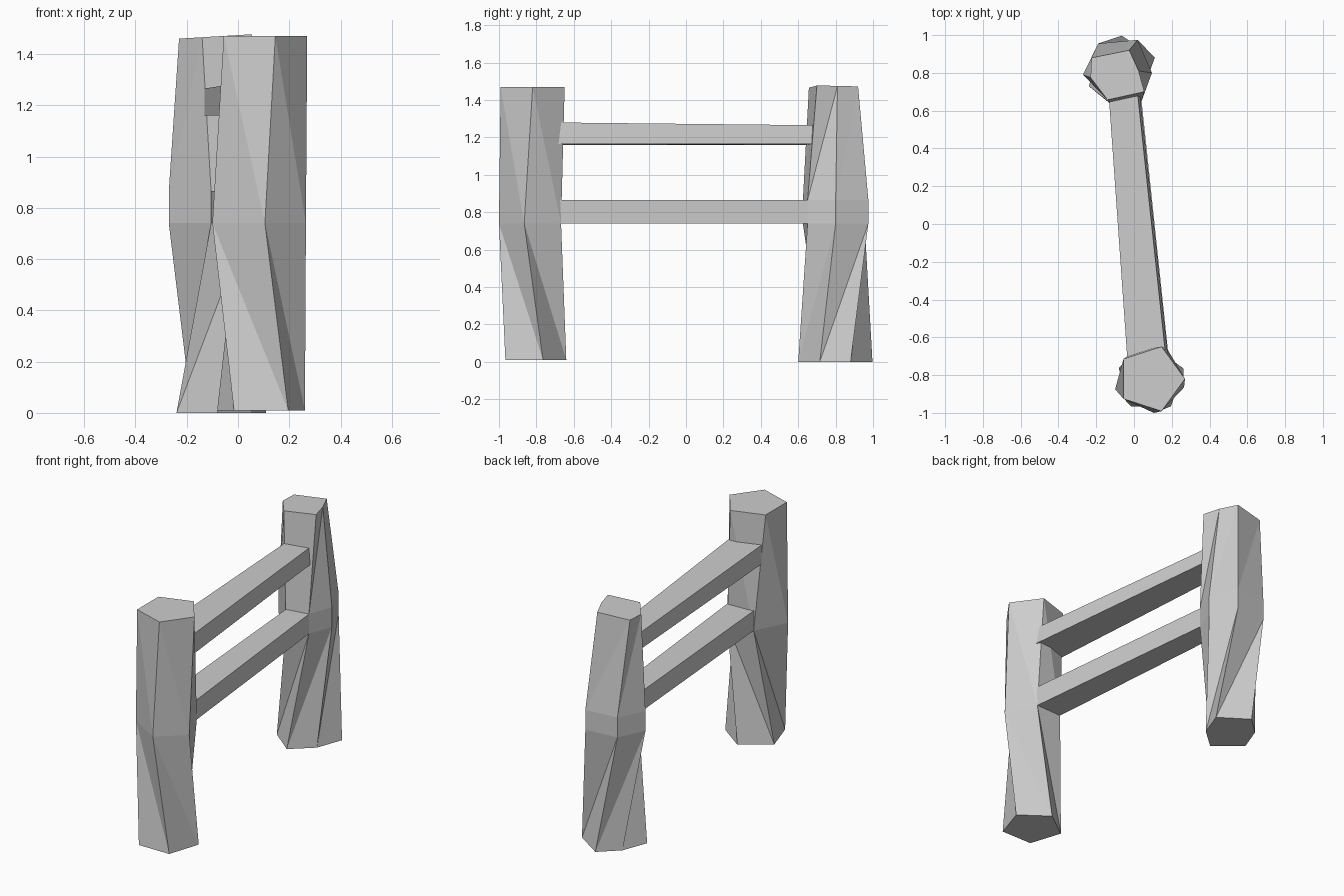
import bpy, bmesh
from math import sin, cos, radians

cube = bpy.data.objects.get("Cube")
if cube:
    bpy.data.objects.remove(cube, do_unlink=True)

grey = bpy.data.materials.new("plain_grey")
grey.use_nodes = True
colour = (0.61, 0.61, 0.61, 1)
grey.diffuse_color = colour
grey.node_tree.nodes["Principled BSDF"].inputs["Base Color"].default_value = colour


def loft(name, rings):
    """Join matching rings of points with flat faces and cap both ends."""
    bm = bmesh.new()
    loops = [[bm.verts.new(p) for p in ring] for ring in rings]
    n = len(loops[0])
    for a, b in zip(loops, loops[1:]):
        for i in range(n):
            j = (i + 1) % n
            # the fold runs from the upper corner to the next lower one
            bm.faces.new((a[i], a[j], b[i]))
            bm.faces.new((a[j], b[j], b[i]))
    bm.faces.new(loops[0][::-1])
    bm.faces.new(loops[-1])
    bmesh.ops.recalc_face_normals(bm, faces=bm.faces)
    mesh = bpy.data.meshes.new(name)
    bm.to_mesh(mesh)
    bm.free()
    mesh.materials.append(grey)
    obj = bpy.data.objects.new(name, mesh)
    bpy.context.collection.objects.link(obj)


def pentagon(x, y, z, turn, r=0.18):
    angles = [radians(turn + 72 * i) for i in range(5)]
    return [(x + r * cos(a), y + r * sin(a), z) for a in angles]


def ring(points, z, tilt=0.0):
    return [(x, y, z + tilt * (x + 0.1)) for x, y in points]


# Front post: a pentagon that twists at the waist
front_waist = [(0.265, -0.865), (0.18, -0.668), (0.0, -0.675),
               (-0.10, -0.875), (0.105, -1.0)]
loft("front_post", [
    pentagon(0.09, -0.82, 0.01, 18),
    ring(front_waist, 0.74),
    pentagon(0.09, -0.82, 1.47, 0),
])

# Back post: an uneven hexagon, its lower half twisted by one side
foot = [(-0.18, 0.89), (-0.065, 0.997), (0.11, 0.88),
        (0.05, 0.715), (-0.08, 0.60), (-0.24, 0.73)]
waist = [(-0.27, 0.79), (-0.19, 0.955), (0.02, 0.975),
         (0.095, 0.80), (0.04, 0.65), (-0.105, 0.625)]
top = [(-0.23, 0.775), (-0.225, 0.88), (-0.025, 0.92),
       (0.025, 0.81), (0.055, 0.70), (-0.14, 0.657)]
loft("back_post", [ring(foot, 0), ring(waist, 0.74),
                   ring(waist, 0.865), ring(top, 1.468, 0.06)])


# Rails: tapered beams whose ends sink into the posts
def rail(name, front, back, lean=0.0):
    rings = []
    for y, (x0, x1, z0, z1) in ((-0.72, front), (0.70, back)):
        rings.append([(x0, y, z0), (x1 + lean, y, z0 + lean / 2),
                      (x1, y, z1), (x0, y, z1)])
    loft(name, rings)


rail("upper_rail", (-0.035, 0.17, 1.16, 1.28), (-0.135, 0.018, 1.16, 1.265), 0.012)
rail("lower_rail", (0.004, 0.185, 0.74, 0.865), (-0.11, 0.035, 0.74, 0.865))
